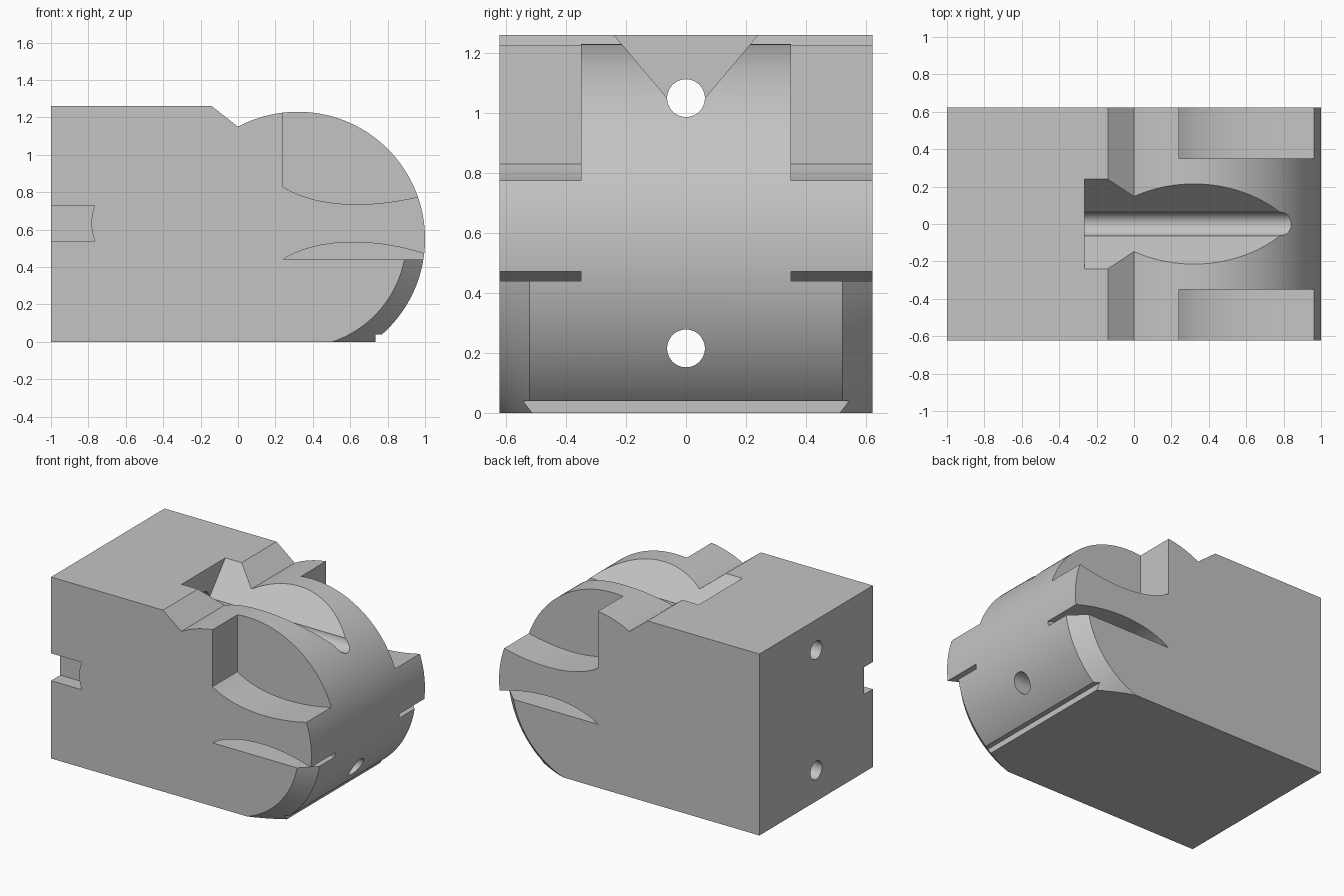
import bpy, bmesh, math
from mathutils import Vector

if "Cube" in bpy.data.objects:
    bpy.data.objects.remove(bpy.data.objects["Cube"], do_unlink=True)

HALF_Y = 0.6225
CX, CZ, R = 0.32, 0.55, 0.68      # rounded nose

grey = bpy.data.materials.new("light_grey")
grey.use_nodes = True
grey.diffuse_color = (0.55, 0.55, 0.55, 1)
grey.node_tree.nodes["Principled BSDF"].inputs["Base Color"].default_value = grey.diffuse_color


def finish(bm, name):
    bmesh.ops.recalc_face_normals(bm, faces=bm.faces)
    mesh = bpy.data.meshes.new(name)
    bm.to_mesh(mesh)
    bm.free()
    mesh.materials.append(grey)
    obj = bpy.data.objects.new(name, mesh)
    bpy.context.collection.objects.link(obj)
    return obj


def prism(name, outline, axis, start, end):
    """Extrude an outline: (x, z) points along y, or (y, z) points along x."""
    bm = bmesh.new()
    if axis == "y":
        points = [(a, start, b) for a, b in outline]
        step = Vector((0, end - start, 0))
    else:
        points = [(start, a, b) for a, b in outline]
        step = Vector((end - start, 0, 0))
    face = bm.faces.new([bm.verts.new(p) for p in points])
    ext = bmesh.ops.extrude_face_region(bm, geom=[face])
    bmesh.ops.translate(bm, vec=step, verts=[g for g in ext["geom"] if isinstance(g, bmesh.types.BMVert)])
    return finish(bm, name)


def arc(cx, cz, r, a0, a1, n):
    angles = [math.radians(a0 + (a1 - a0) * i / n) for i in range(n + 1)]
    return [(cx + r * math.cos(a), cz + r * math.sin(a)) for a in angles]


def bezier(p, n=24):
    p = [Vector(q) for q in p]
    out = []
    for i in range(n + 1):
        t = i / n
        s = 1 - t
        out.append(tuple(p[0] * s**3 + p[1] * 3 * s * s * t + p[2] * 3 * s * t * t + p[3] * t**3))
    return out


def bevel_ring(name, side):
    """Triangular section swept round the lower nose, giving a conical bevel."""
    section = [(0.56, HALF_Y + 0.02), (0.9, HALF_Y + 0.02), (0.9, HALF_Y - 0.32)]
    bm = bmesh.new()
    rings = []
    steps = 40
    for i in range(steps + 1):
        a = math.radians(-9.3 - 82 * i / steps)
        rings.append([bm.verts.new((CX + r * math.cos(a), side * y, CZ + r * math.sin(a))) for r, y in section])
    for a, b in zip(rings, rings[1:]):
        for k in range(3):
            bm.faces.new((a[k], a[(k + 1) % 3], b[(k + 1) % 3], b[k]))
    bm.faces.new(rings[0])
    bm.faces.new(rings[-1])
    return finish(bm, name)


# Block with a rounded nose, a sloped notch on top and a small step below
nose = arc(CX, CZ, R, -48.6, 118.07, 110)
body = prism("rounded_block", [(-1, 0), (0.735, 0), (0.735, 0.04)] + nose + [(-0.14, 1.26), (-1, 1.26)],
             "y", -HALF_Y, HALF_Y)

cutters = []
# Side pockets, side slots and bevels, mirrored
pocket = bezier([(0.24, 0.83), (0.42, 0.715), (0.72, 0.71), (1.0, 0.785)]) + [(1.1, 0.81), (1.1, 1.4), (0.24, 1.4)]
slot = bezier([(0.24, 0.44), (0.42, 0.555), (0.72, 0.56), (1.0, 0.47)]) + [(1.1, 0.44)]
for side, label in ((1, "left"), (-1, "right")):
    cutters.append(prism(label + "_pocket_cutter", pocket, "y", side * 0.35, side * 0.8))
    cutters.append(prism(label + "_slot_cutter", slot, "y", side * 0.35, side * 0.8))
    cutters.append(bevel_ring(label + "_bevel_cutter", side))

# V groove on the nose
vee = [(-0.055, 1.041), (0.055, 1.041), (0.282, 1.31), (-0.282, 1.31)]
cutters.append(prism("groove_cutter", vee, "x", -0.265, 1.2))

# Two long holes
for z, label in ((1.05, "upper"), (0.215, "lower")):
    cutters.append(prism(label + "_hole_cutter", arc(0, z, 0.063, 0, 352.5, 47), "x", -1.1, 1.2))

# Rear notch on the front side, with a bowed end
bow = bezier([(-0.765, 0.54), (-0.79, 0.6), (-0.79, 0.67), (-0.765, 0.73)], 12)
cutters.append(prism("notch_cutter", [(-1.1, 0.54)] + bow + [(-1.1, 0.73)], "y", -0.8, 0.1 - HALF_Y))

bpy.context.view_layer.objects.active = body
for cutter in cutters:
    mod = body.modifiers.new(cutter.name, "BOOLEAN")
    mod.operation = "DIFFERENCE"
    mod.solver = "EXACT"
    mod.object = cutter
    bpy.ops.object.modifier_apply(modifier=mod.name)
    bpy.data.objects.remove(cutter, do_unlink=True)

# One material slot, smooth curves with sharp edges kept
body.data.materials.clear()
body.data.materials.append(grey)
for poly in body.data.polygons:
    poly.material_index = 0
bpy.ops.object.select_all(action="DESELECT")
body.select_set(True)
bpy.ops.object.shade_smooth_by_angle(angle=math.radians(20))
